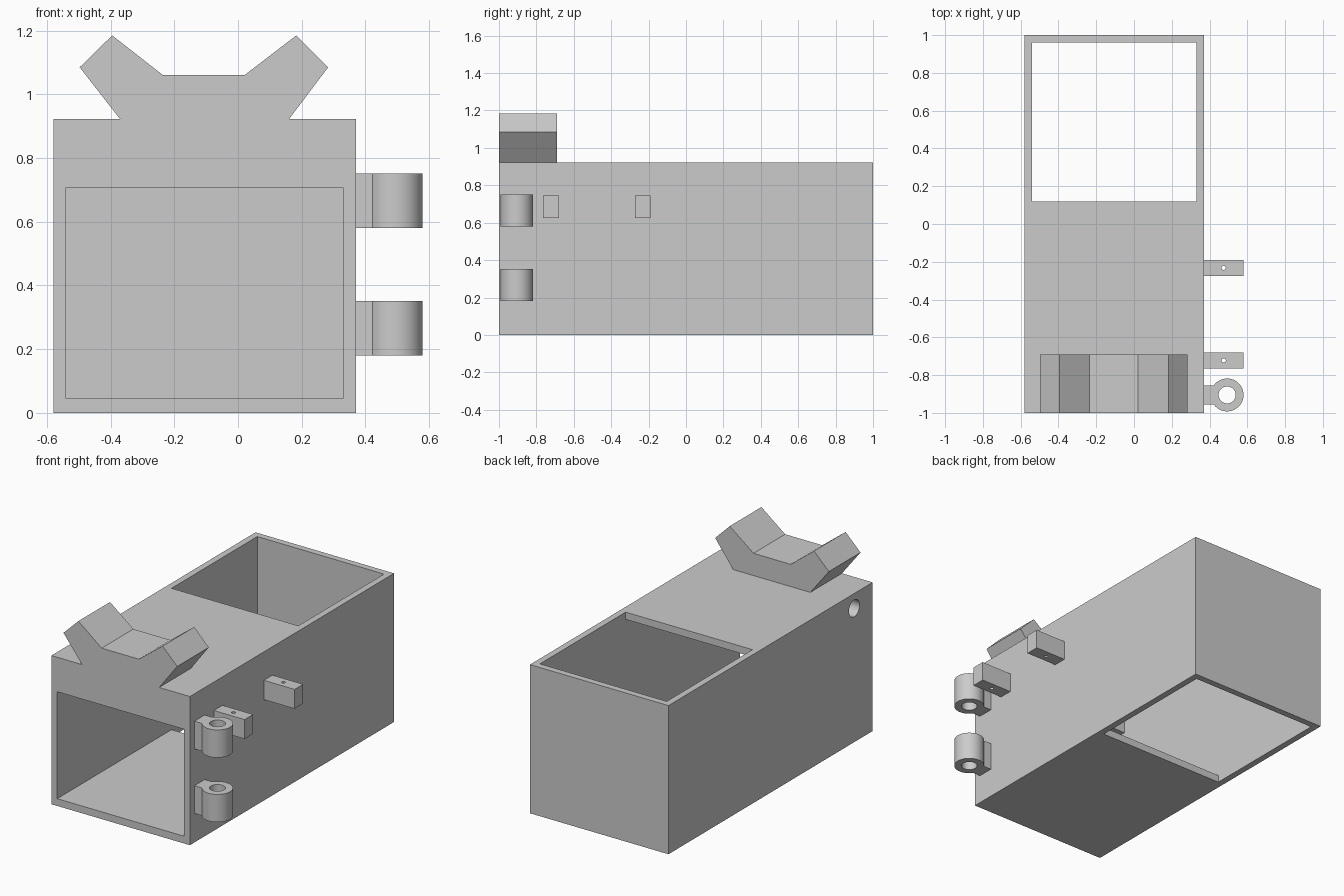
import bpy, bmesh, math
from mathutils import Matrix

cube = bpy.data.objects.get("Cube")
if cube:
    bpy.data.objects.remove(cube, do_unlink=True)

GREY = (0.6, 0.6, 0.6, 1)
grey = bpy.data.materials.new("plain grey")
grey.use_nodes = True
grey.diffuse_color = GREY
grey.node_tree.nodes["Principled BSDF"].inputs["Base Color"].default_value = GREY


def finish(name, bm):
    bmesh.ops.recalc_face_normals(bm, faces=bm.faces)
    mesh = bpy.data.meshes.new(name)
    bm.to_mesh(mesh)
    bm.free()
    mesh.materials.append(grey)
    ob = bpy.data.objects.new(name, mesh)
    bpy.context.scene.collection.objects.link(ob)
    return ob


def box(name, x, y, z):
    bm = bmesh.new()
    bmesh.ops.create_cube(bm, size=1)
    for v in bm.verts:
        v.co = [(a + b) / 2 + c * (b - a) for (a, b), c in zip((x, y, z), v.co)]
    return finish(name, bm)


def cylinder(name, centre, radius, depth, axis="Z", sides=48):
    turn = Matrix.Rotation(math.pi / 2, 4, "Y") if axis == "X" else Matrix()
    bm = bmesh.new()
    bmesh.ops.create_cone(bm, cap_ends=True, segments=sides, radius1=radius,
                          radius2=radius, depth=depth,
                          matrix=Matrix.Translation(centre) @ turn)
    return finish(name, bm)


def combine(ob, other, operation):
    mod = ob.modifiers.new(operation.lower(), "BOOLEAN")
    mod.operation = operation
    mod.solver = "EXACT"
    mod.object = other
    bpy.context.view_layer.objects.active = ob
    bpy.ops.object.modifier_apply(modifier=mod.name)
    bpy.data.objects.remove(other, do_unlink=True)


def smooth(ob):
    bpy.ops.object.select_all(action="DESELECT")
    ob.select_set(True)
    bpy.context.view_layer.objects.active = ob
    bpy.ops.object.shade_smooth_by_angle(angle=math.radians(30))


# Housing: hollow, open at the front, with a window through top and floor
INNER_X = (-0.54, 0.33)
housing = box("housing", (-0.58, 0.37), (-1, 1), (0, 0.922))
for y, z in (((-1.1, 0.96), (0.045, 0.708)),     # main tunnel
             ((-0.73, 0.96), (0.5, 0.877)),      # taller rear chamber
             ((0.12, 0.96), (-0.1, 1.1))):       # window
    combine(housing, box("cutter", INNER_X, y, z), "DIFFERENCE")

# Blind cross hole in the thick front lintel
combine(housing, cylinder("cutter", (-0.2, -0.82, 0.83), 0.052, 0.9, "X"), "DIFFERENCE")
smooth(housing)

# Cradle: extruded profile with two raised arms
profile = [(-0.37, 0.922), (-0.497, 1.085), (-0.395, 1.185), (-0.235, 1.06),
           (0.02, 1.06), (0.183, 1.185), (0.283, 1.085), (0.16, 0.922)]
bm = bmesh.new()
face = bm.faces.new([bm.verts.new((x, -1, z)) for x, z in profile])
new = bmesh.ops.extrude_face_region(bm, geom=[face])["geom"]
bmesh.ops.translate(bm, vec=(0, 0.31, 0),
                    verts=[g for g in new if isinstance(g, bmesh.types.BMVert)])
finish("cradle", bm)

# Hinge knuckles: bored barrels joined to the side by a tab
for name, z0 in (("lower", 0.18), ("upper", 0.58)):
    z1 = z0 + 0.172
    centre = (0.493, -0.905, (z0 + z1) / 2)
    knuckle = cylinder(name + "_hinge_knuckle", centre, 0.087, z1 - z0)
    combine(knuckle, box("tab", (0.365, 0.46), (-0.955, -0.855), (z0, z1)), "UNION")
    combine(knuckle, cylinder("cutter", centre, 0.045, 0.4), "DIFFERENCE")
    smooth(knuckle)

# Side lugs with a small pin hole
for name, y in (("front", -0.722), ("rear", -0.232)):
    lug = box(name + "_lug", (0.365, 0.58), (y - 0.042, y + 0.042), (0.625, 0.745))
    combine(lug, cylinder("cutter", (0.475, y, 0.685), 0.011, 0.4, sides=24), "DIFFERENCE")
    smooth(lug)
